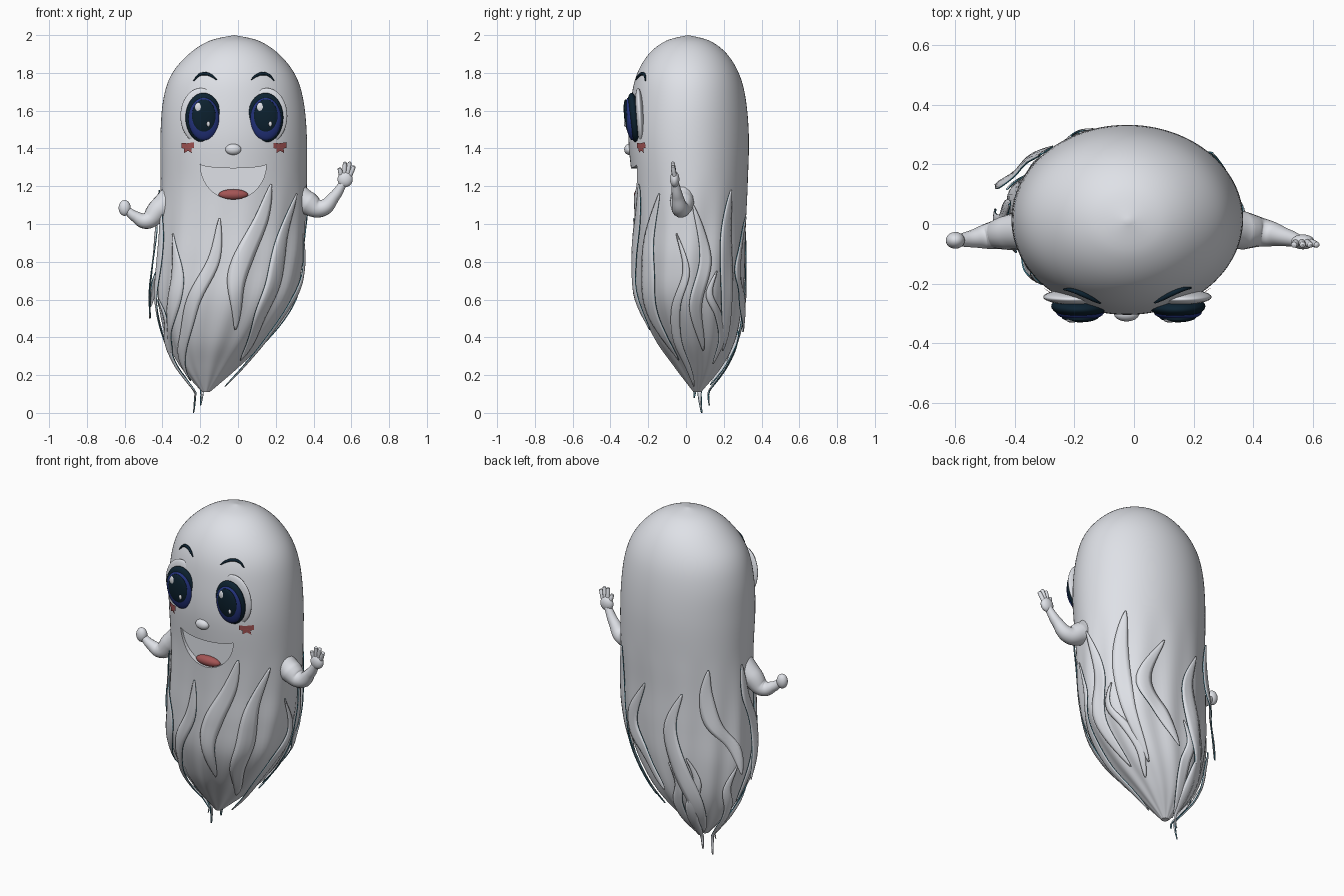
import bpy, bmesh, math
from mathutils import Vector

if "Cube" in bpy.data.objects:
    bpy.data.objects.remove(bpy.data.objects["Cube"])


def material(name, rgb):
    m = bpy.data.materials.new(name)
    m.use_nodes = True
    m.diffuse_color = (*rgb, 1)
    m.node_tree.nodes["Principled BSDF"].inputs["Base Color"].default_value = (*rgb, 1)
    return m


WHITE = material("soft white", (0.8, 0.82, 0.87))
NAVY = material("dark navy", (0.004, 0.016, 0.03))
BLUE = material("iris blue", (0.018, 0.035, 0.22))
RED = material("dusty red", (0.37, 0.09, 0.09))
TEAL = material("teal rim", (0.05, 0.22, 0.3))


def finish(obj, angle=50):
    bpy.ops.object.select_all(action="DESELECT")
    obj.select_set(True)
    bpy.context.view_layer.objects.active = obj
    bpy.ops.object.shade_smooth_by_angle(angle=math.radians(angle))
    return obj


def add_mesh(name, verts, faces, *mats):
    me = bpy.data.meshes.new(name)
    me.from_pydata(verts, [], faces)
    bm = bmesh.new()
    bm.from_mesh(me)
    bmesh.ops.recalc_face_normals(bm, faces=bm.faces)
    bm.to_mesh(me)
    bm.free()
    for m in mats:
        me.materials.append(m)
    obj = bpy.data.objects.new(name, me)
    bpy.context.collection.objects.link(obj)
    return obj


def ellipsoid(name, loc, size, mat, tilt=0):
    me = bpy.data.meshes.new(name)
    bm = bmesh.new()
    bmesh.ops.create_uvsphere(bm, u_segments=32, v_segments=20, radius=1)
    bm.to_mesh(me)
    bm.free()
    me.materials.append(mat)
    obj = bpy.data.objects.new(name, me)
    bpy.context.collection.objects.link(obj)
    obj.location, obj.scale, obj.rotation_euler = loc, size, (tilt, 0, 0)
    return finish(obj)


def tube(name, points, radii, mat):
    cu = bpy.data.curves.new(name, "CURVE")
    cu.dimensions, cu.bevel_depth, cu.bevel_resolution = "3D", 1, 5
    cu.use_fill_caps = True
    sp = cu.splines.new("BEZIER")
    sp.bezier_points.add(len(points) - 1)
    for bp, p, r in zip(sp.bezier_points, points, radii):
        bp.co, bp.radius = p, r
        bp.handle_left_type = bp.handle_right_type = "AUTO"
    tmp = bpy.data.objects.new(name + "_path", cu)
    bpy.context.collection.objects.link(tmp)
    graph = bpy.context.evaluated_depsgraph_get()
    me = bpy.data.meshes.new_from_object(tmp.evaluated_get(graph))
    bpy.data.objects.remove(tmp)
    me.materials.clear()
    me.materials.append(mat)
    obj = bpy.data.objects.new(name, me)
    bpy.context.collection.objects.link(obj)
    return finish(obj)


def spline(rows, t):
    """Smooth curve through rows of numbers, t runs over the row index."""
    n = len(rows) - 1
    i = min(max(int(t), 0), n - 1)
    u = t - i
    a, b, c, d = (Vector(rows[min(max(k, 0), n)]) for k in range(i - 1, i + 3))
    return b + u / 2 * (c - a + u * (2 * a - 5 * b + 4 * c - d + u * (3 * (b - c) + d - a)))


# Body sections: height, centre x, radius x, centre y, radius y
SECTIONS = [
    (2, -.02, 0, .01, 0), (1.97, -.02, .13, .01, .115), (1.9, -.022, .238, .01, .207),
    (1.79, -.025, .328, .011, .272), (1.65, -.025, .372, .013, .305),
    (1.45, -.023, .388, .014, .319), (1.2, -.023, .387, .022, .304),
    (1, -.031, .385, .022, .294), (.8, -.042, .382, .022, .29), (.6, -.068, .358, .027, .275),
    (.4, -.113, .27, .05, .217), (.25, -.15, .16, .065, .13), (.11, -.17, .02, .06, .02)]
LAST = len(SECTIONS) - 1


def section_at(z):
    lo, hi = 0, LAST
    for _ in range(30):
        mid = (lo + hi) / 2
        lo, hi = (mid, hi) if spline(SECTIONS, mid)[0] > z else (lo, mid)
    return spline(SECTIONS, lo)


def on_section(s, a, off=0):
    """Point on the folded body at angle a (0 is front, +x is a quarter turn)."""
    z, cx, rx, cy, ry = s
    low = min(max((1.25 - z) / .6, 0), 1)
    fold = 1 + low * (.022 * math.sin(13 * a + math.sin(4 * z)) + .012 * math.sin(6 * a) - .008)
    return Vector((cx + (rx * fold + off) * math.sin(a), cy - (ry * fold + off) * math.cos(a), z))


def on_front(x, z, off):
    s = section_at(z)
    return on_section(s, math.asin((x - s[1]) / s[2]), off)


# Body: one lofted shell with soft folds towards the bottom
SEG, STEP = 96, 6
verts = [on_section(spline(SECTIONS, k / STEP), 2 * math.pi * j / SEG)
         for k in range(1, LAST * STEP + 1) for j in range(SEG)]
rings = LAST * STEP
faces = [(k * SEG + j, k * SEG + (j + 1) % SEG, (k + 1) * SEG + (j + 1) % SEG, (k + 1) * SEG + j)
         for k in range(rings - 1) for j in range(SEG)]
verts.append(Vector((-.02, .01, 2)))
faces += [(len(verts) - 1, (j + 1) % SEG, j) for j in range(SEG)]
faces.append(tuple(range((rings - 1) * SEG, rings * SEG)))
body = add_mesh("body", verts, faces, WHITE)

# Mouth: a smiling recess cut into the body
N = 24
arc = [math.pi * i / N for i in range(N + 1)]
smile = [(-.025 + .175 * math.cos(t), 1.317 - .187 * math.sin(t)) for t in arc]
smile += [(-.025 - .175 * math.cos(t), 1.317 - .022 * math.sin(t)) for t in arc[1:-1]]
M = len(smile)
cutter = add_mesh("mouth_cutter", [(x, y, z) for y in (-.6, -.24) for x, z in smile],
                  [tuple(range(M)), tuple(range(M, 2 * M))] +
                  [(i, (i + 1) % M, M + (i + 1) % M, M + i) for i in range(M)], WHITE)
cutter.hide_render = True
cut = body.modifiers.new("mouth", "BOOLEAN")
cut.operation, cut.solver, cut.object = "DIFFERENCE", "EXACT", cutter
finish(body, 40)
bpy.ops.object.modifier_apply(modifier="mouth")
bpy.data.objects.remove(cutter)
finish(body, 40)
ellipsoid("tongue", (-.025, -.246, 1.155), (.078, .03, .029), RED)
ellipsoid("nose", (-.025, -.302, 1.395), (.042, .025, .029), WHITE)

# Eyes, brows and cheeks on both sides of the face
for side, label in ((-1, "right"), (1, "left")):
    def across(d):
        return -.022 + side * d

    ex = across(.164) + .003
    ellipsoid(label + "_eye_white", (across(.175), -.245, 1.572), (.108, .025, .148), WHITE, .06)
    ellipsoid(label + "_eye_dark", (ex, -.276, 1.563), (.095, .036, .132), NAVY, .1)
    ellipsoid(label + "_iris", (ex + .002, -.295, 1.556), (.081, .027, .113), BLUE, .1)
    ellipsoid(label + "_pupil", (ex + .002, -.311, 1.57), (.063, .017, .09), NAVY, .1)
    ellipsoid(label + "_eye_glint", (ex - .025, -.322, 1.618), (.02, .009, .025), WHITE)
    ellipsoid(label + "_eye_small_glint", (ex + .026, -.322, 1.53), (.009, .007, .014), WHITE)
    brow = [(.21, 1.758), (.183, 1.787), (.15, 1.796), (.115, 1.784), (.09, 1.764)]
    tube(label + "_brow", [on_front(across(d), z, .006) for d, z in brow],
         (.003, .007, .009, .007, .003), NAVY)
    patch = [(0, 0), (-.033, .025), (-.005, .022), (.033, .028), (.034, -.002), (.018, -.005),
             (.022, -.03), (.002, -.017), (-.019, -.03), (-.018, -.006), (-.033, -.003)]
    add_mesh(label + "_blush", [on_front(across(.24) + u, 1.405 + v, .007) for u, v in patch],
             [(0, i, i % (len(patch) - 1) + 1) for i in range(1, len(patch))], RED)

# Arms: the right one hangs bent with a fist, the left one waves
tube("right_arm", [(-.34, -.022, 1.15), (-.42, -.028, 1.075), (-.485, -.04, 1.018),
                   (-.545, -.05, 1.04), (-.59, -.055, 1.075)], (.07, .06, .045, .029, .02), WHITE)
ellipsoid("right_hand", (-.6, -.055, 1.085), (.032, .028, .042), WHITE)
tube("left_arm", [(.3, -.02, 1.17), (.37, -.022, 1.11), (.44, -.03, 1.083),
                  (.51, -.045, 1.145), (.56, -.058, 1.22)], (.06, .064, .046, .03, .02), WHITE)
ellipsoid("left_palm", (.567, -.06, 1.237), (.04, .025, .042), WHITE)
for i, (x, z) in enumerate(((.537, 1.295), (.566, 1.325), (.592, 1.325), (.614, 1.305))):
    root = Vector((.548 + .014 * i, -.06, 1.25))
    tip = Vector((x, -.07, z))
    tube(f"left_finger_{i + 1}", [root, root.lerp(tip, .6), tip, tip + (tip - root) * .06],
         (.012, .012, .01, .003), WHITE)


# Hair locks: tapered ribbons that hug the body, with teal rims
def lock(name, path, width, flare=0.0):
    rows, cols = 28, (-1, -.5, 0, .5, 1)
    pts = []
    for k in range(rows + 1):
        s = k / rows
        deg, z = spline(path, s * (len(path) - 1))
        sec = section_at(z)
        sec[0] = z
        half = width * math.sin(math.pi * (.01 + .98 * s)) ** .9 / max(sec[2], .1)
        for c in cols:
            off = .007 + .01 * s + flare * s * s + .004 * (1 - c * c)
            pts.append(on_section(sec, math.radians(deg) + c * half, off))
    w = len(cols)
    quads = [(k * w + c, k * w + c + 1, (k + 1) * w + c + 1, (k + 1) * w + c)
             for k in range(rows) for c in range(w - 1)]
    obj = add_mesh(name, pts, quads, WHITE, TEAL)
    solid = obj.modifiers.new("thickness", "SOLIDIFY")
    solid.thickness, solid.offset, solid.material_offset_rim = .005, 0, 1
    finish(obj, 40)


# Large locks around the body: half width, tip flare, path of angle and height
large_locks = [
    (.056, 0, [(30, 1.21), (23, 1.03), (10, .82), (7, .66), (17, .44)]),
    (.058, 0, [(58, 1.16), (43, .92), (40, .7), (38, .5), (52, .28)]),
    (.044, 0, [(-10, 1.03), (-13, .81), (-27, .6), (-37, .4), (-62, .17)]),
    (.044, 0, [(-52, .95), (-44, .7), (-55, .48), (-80, .28)]),
    (.04, 0, [(-76, 1.12), (-72, .92), (-80, .65), (-92, .35)]),
    (.046, 0, [(93, 1.1), (106, .82), (94, .55), (100, .33)]),
    (.052, .01, [(134, 1.18), (129, .95), (130, .65), (131, .33)]),
    (.05, .01, [(168, 1.04), (148, .78), (160, .6), (173, .43)]),
    (.05, .01, [(203, 1.03), (191, .82), (196, .58), (208, .35), (212, .15)]),
    (.052, .035, [(227, 1.18), (224, 1.03), (229, .86), (246, .72), (252, .56)]),
    (.044, .045, [(262, 1.18), (265, 1), (274, .8), (268, .5)])]
for i, (width, flare, path) in enumerate(large_locks):
    lock(f"large_lock_{i + 1}", path, width, flare)

# Loose wisps: angle, top, bottom, sway in degrees, flare of the tip
wisps = [(76, .95, .14, 10, .03), (203, .65, .04, 8, .03), (252, .6, 0, -8, .03),
         (118, .75, .26, -8, .02), (-75, .6, .08, 8, .02), (185, .6, .12, 6, .02)]
for i, (deg, top, end, sway, flare) in enumerate(wisps):
    drop = (top - end) / 4
    swing = (0, 1, -.4, -1, .2)
    lock(f"wisp_{i + 1}", [(deg + sway * q, top - drop * k) for k, q in enumerate(swing)],
         .03, flare)
